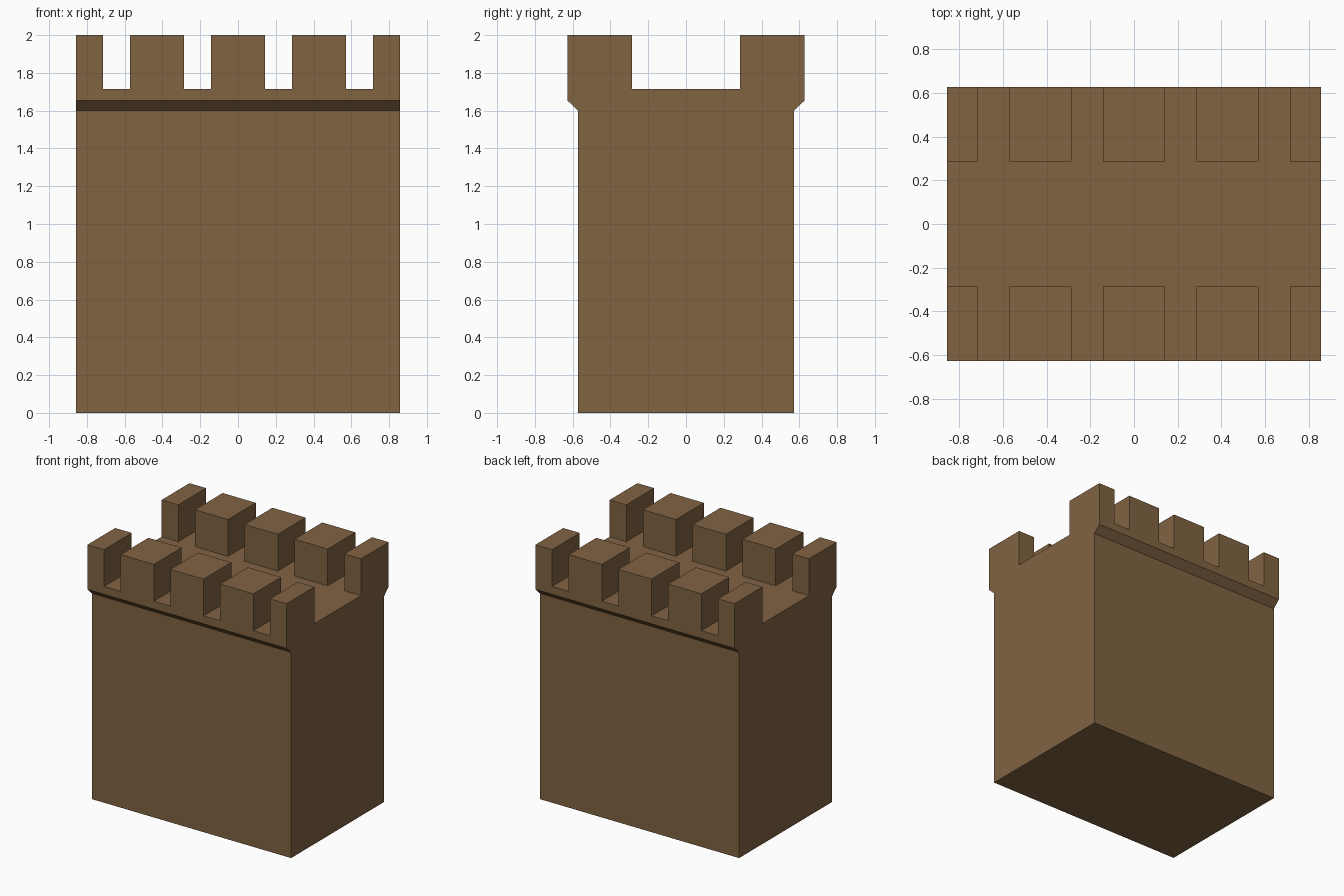
import bpy, bmesh

if "Cube" in bpy.data.objects:
    bpy.data.objects.remove(bpy.data.objects["Cube"])

W, D = 0.857, 0.571          # half width, half depth of the wall
OUT, IN = 0.627, 0.286       # outer / inner y of the battlements
LEDGE, LIP, DECK, TOP = 1.6, 1.653, 1.714, 2.0

stone = bpy.data.materials.new("brown_stone")
stone.diffuse_color = (0.22, 0.125, 0.055, 1)
stone.use_nodes = True
stone.node_tree.nodes["Principled BSDF"].inputs["Base Color"].default_value = stone.diffuse_color


def finish(bm, name):
    bmesh.ops.recalc_face_normals(bm, faces=bm.faces)
    me = bpy.data.meshes.new(name)
    bm.to_mesh(me)
    bm.free()
    me.materials.append(stone)
    ob = bpy.data.objects.new(name, me)
    bpy.context.collection.objects.link(ob)
    return ob


# Wall body: side profile with overhanging lip, extruded along x
half = [(D, 0), (D, LEDGE), (OUT, LIP), (OUT, DECK)]
profile = half + [(-y, z) for y, z in reversed(half)]
bm = bmesh.new()
face = bm.faces.new([bm.verts.new((-W, y, z)) for y, z in profile])
new = bmesh.ops.extrude_face_region(bm, geom=[face])["geom"]
bmesh.ops.translate(bm, vec=(2 * W, 0, 0),
                    verts=[v for v in new if isinstance(v, bmesh.types.BMVert)])
finish(bm, "wall_body")


# Merlons: blocks without bottoms, half-width ones at the wall ends
def merlon(bm, x0, x1, y0, y1):
    face = bm.faces.new([bm.verts.new((x, y, TOP)) for x, y in
                         ((x0, y0), (x1, y0), (x1, y1), (x0, y1))])
    edges = bmesh.ops.extrude_edge_only(bm, edges=list(face.edges))["geom"]
    for v in edges:
        if isinstance(v, bmesh.types.BMVert):
            v.co.z = DECK


for name, y0, y1 in (("front_merlons", -OUT, -IN), ("back_merlons", IN, OUT)):
    bm = bmesh.new()
    for i in range(-2, 3):
        x = i * W / 2
        merlon(bm, max(x - W / 6, -W), min(x + W / 6, W), y0, y1)
    finish(bm, name)
